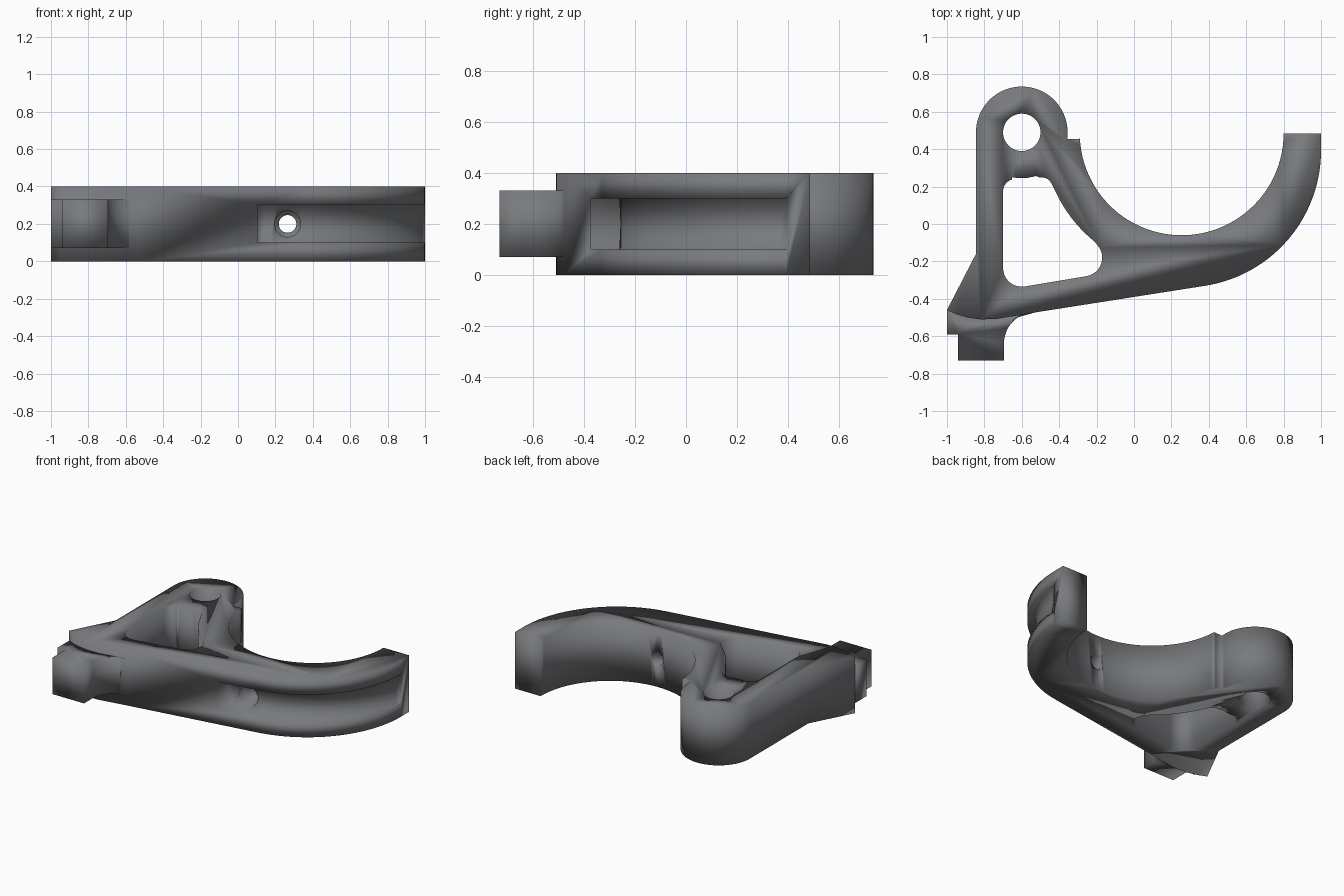
import bpy, bmesh, math

if "Cube" in bpy.data.objects:
    bpy.data.objects.remove(bpy.data.objects["Cube"])

steel = bpy.data.materials.new("dark grey metal")
steel.diffuse_color = (0.19, 0.195, 0.205, 1)
steel.use_nodes = True
steel.node_tree.nodes["Principled BSDF"].inputs["Base Color"].default_value = steel.diffuse_color


def arc(cx, cy, r, a0, a1, n):
    """Points on an arc, angles in degrees."""
    return [(cx + r * math.cos(math.radians(a0 + (a1 - a0) * i / n)),
             cy + r * math.sin(math.radians(a0 + (a1 - a0) * i / n))) for i in range(n + 1)]


def plate(name, pts, z0, z1):
    """Extrude a flat outline between two heights."""
    bm = bmesh.new()
    face = bm.faces.new([bm.verts.new((x, y, z0)) for x, y in pts])
    ext = bmesh.ops.extrude_face_region(bm, geom=[face])
    for v in ext["geom"]:
        if isinstance(v, bmesh.types.BMVert):
            v.co.z = z1
    bmesh.ops.recalc_face_normals(bm, faces=bm.faces)
    me = bpy.data.meshes.new(name)
    bm.to_mesh(me)
    bm.free()
    ob = bpy.data.objects.new(name, me)
    bpy.context.collection.objects.link(ob)
    me.materials.append(steel)
    return ob


def rod(name, x, z, r, y0, y1):
    """Cylinder along y, used for the cross hole."""
    bpy.ops.mesh.primitive_cylinder_add(vertices=32, radius=r, depth=y1 - y0,
                                        location=(x, (y0 + y1) / 2, z),
                                        rotation=(math.pi / 2, 0, 0))
    ob = bpy.context.object
    ob.name = name
    ob.data.materials.append(steel)
    return ob


def cut(target, cutter):
    mod = target.modifiers.new("cut", "BOOLEAN")
    mod.operation = "DIFFERENCE"
    mod.solver = "EXACT"
    mod.object = cutter
    bpy.context.view_layer.objects.active = target
    bpy.ops.object.modifier_apply(modifier=mod.name)
    bpy.data.objects.remove(cutter)


HX, HY = 0.255, 0.485      # centre of the hook's inner curve
EX, EY = -0.6, 0.49        # centre of the eye

# Curved lower edge shared by the bracket and its foot
base_edge = [(-1, -0.46), (-0.95, -0.482), (-0.89, -0.5), (-0.82, -0.51),
             (-0.74, -0.508), (-0.64, -0.492), (-0.53, -0.473)]

# Bracket: eye, straight back, flared base, sloping arm and hook
outline = base_edge
outline = outline + arc(0.268, 0.393, 0.732, -81.2, 0, 28) + [(1, 0.485)]
outline += arc(HX, HY, 0.545, 0, -177, 48) + [(-0.30, 0.455), (-0.357, 0.455)]
outline += arc(EX, EY, 0.245, -4, 180, 32) + [(-0.845, -0.16)]
bracket = plate("hook_bracket", outline, 0, 0.4)

# Round eye hole
cut(bracket, plate("eye_hole", arc(EX, EY, 0.1, 0, 352.5, 47), -0.1, 0.5))

# Rounded triangular window
window = arc(-0.6, -0.235, 0.1, 180, 278.8, 10)
window += arc(-0.27, -0.18, 0.1, -81.2, 42, 12)
window += arc(HX, HY, 0.743, 231, 204.5, 14)
window += arc(-0.495, 0.19, 0.06, 30, 100, 6)
window += arc(EX, EY, 0.245, -72, -102, 6)
window += arc(-0.635, 0.175, 0.065, 105, 180, 7)
cut(bracket, plate("window", window, -0.1, 0.5))

# Groove along the outside of the hook
groove = arc(HX, HY, 0.745, 258.4, 353, 36) + [(1.1, 0.39), (1.1, -0.6), (0.105, -0.6)]
cut(bracket, plate("groove", groove, 0.1, 0.3))

# Stepped cross hole through the hook
cut(bracket, rod("counterbore", 0.265, 0.2, 0.07, -0.5, -0.2))
cut(bracket, rod("cross_hole", 0.265, 0.2, 0.047, -0.6, 0.1))

# Thinner stepped foot with a concave fillet
foot_pts = [(-1, -0.59), (-0.94, -0.59), (-0.94, -0.73), (-0.695, -0.73)]
foot_pts += arc(-0.53, -0.638, 0.165, 180, 90, 12) + base_edge[-2::-1]
foot = plate("foot", foot_pts, 0.07, 0.33)

# Soft shading over every edge
for ob in (bracket, foot):
    for p in ob.data.polygons:
        p.use_smooth = True
